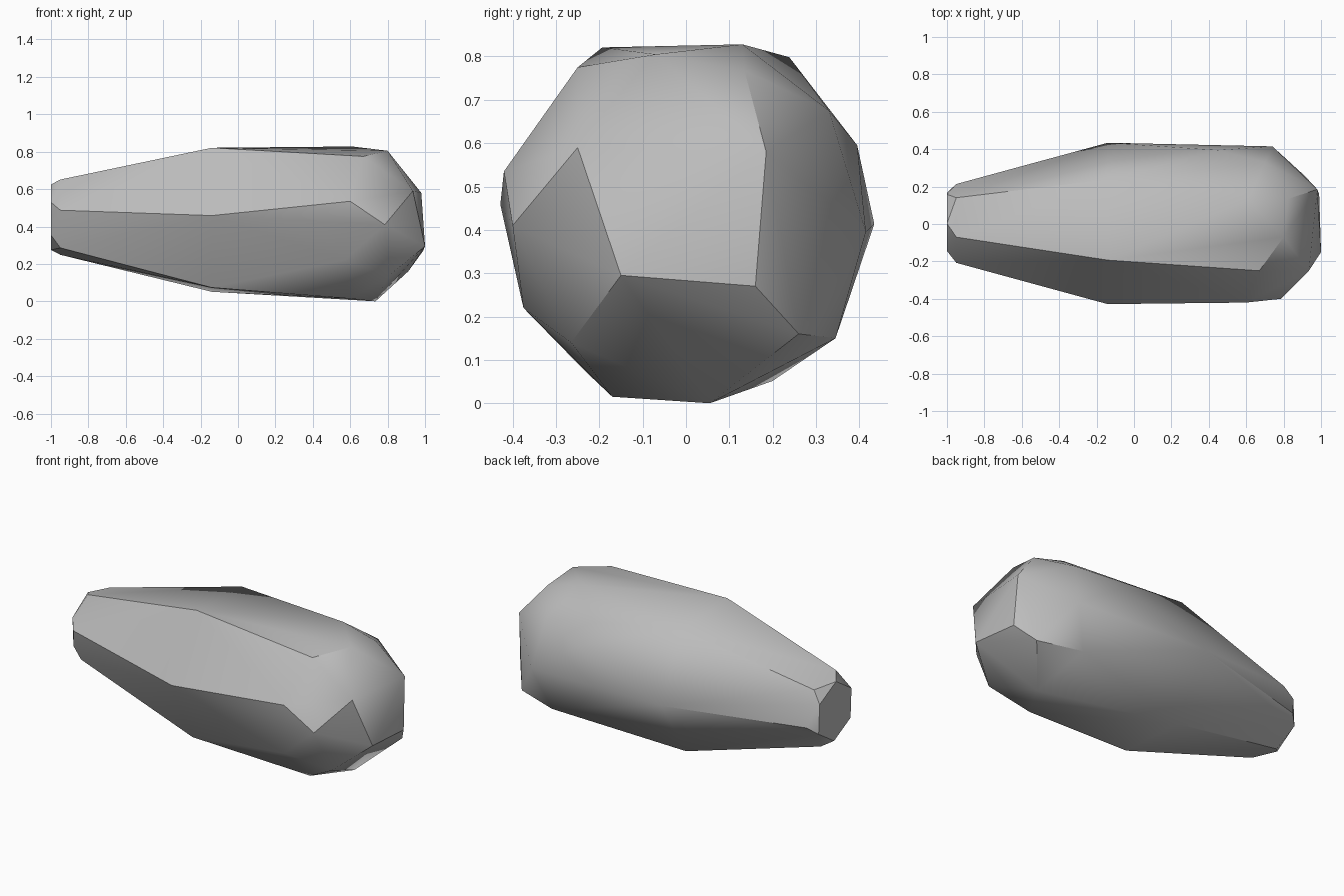
import bpy, bmesh
from math import sin, cos, radians

cube = bpy.data.objects.get("Cube")
if cube:
    bpy.data.objects.remove(cube, do_unlink=True)

stone = bpy.data.materials.new("grey_stone")
stone.use_nodes = True
grey = (0.5, 0.5, 0.5, 1)
stone.diffuse_color = grey
stone.node_tree.nodes["Principled BSDF"].inputs["Base Color"].default_value = grey


def hexagon(x, y, z, radius, turn):
    """Six points around the long axis, turned by an angle in degrees."""
    angles = [radians(60 * i + turn) for i in range(6)]
    return [(x, y + radius * cos(a), z + radius * sin(a)) for a in angles]


# Narrow tip, its bevel and the twisted waist
points = hexagon(-1, 0.012, 0.45, 0.175, -27)
points += hexagon(-0.95, 0.003, 0.45, 0.214, -10)
points += hexagon(-0.14, 0.003, 0.436, 0.432, -3)

# Wide shoulder of the blunt end
points += [
    (0.61, 0.13, 0.828), (0.67, -0.25, 0.775), (0.60, -0.42, 0.535),
    (0.57, -0.375, 0.22), (0.60, -0.17, 0.015), (0.735, 0.055, 0),
    (0.65, 0.345, 0.15), (0.74, 0.415, 0.395), (0.45, 0.395, 0.595),
    (0.70, 0.33, 0.675), (0.785, -0.4, 0.41),
]
# Chipped facets of the blunt end
points += [
    (0.80, -0.07, 0.805), (0.825, 0.135, 0.767), (0.98, 0.185, 0.58),
    (0.99, 0.16, 0.27), (1.0, -0.15, 0.295), (0.935, -0.25, 0.59),
    (0.81, -0.265, 0.14), (0.91, 0.26, 0.16),
]

# Wrap the points in one faceted body
bm = bmesh.new()
for p in points:
    bm.verts.new(p)
hull = bmesh.ops.convex_hull(bm, input=bm.verts)
loose = [v for v in bm.verts if not v.link_faces]
bmesh.ops.delete(bm, geom=loose, context="VERTS")
bmesh.ops.dissolve_limit(bm, angle_limit=radians(4), verts=bm.verts, edges=bm.edges)
bmesh.ops.recalc_face_normals(bm, faces=bm.faces)

mesh = bpy.data.meshes.new("faceted_stone")
bm.to_mesh(mesh)
bm.free()
mesh.materials.append(stone)
body = bpy.data.objects.new("faceted_stone", mesh)
bpy.context.collection.objects.link(body)

# Soft shading with crisp edges
bpy.ops.object.select_all(action="DESELECT")
body.select_set(True)
bpy.context.view_layer.objects.active = body
bpy.ops.object.shade_smooth_by_angle(angle=radians(35))
